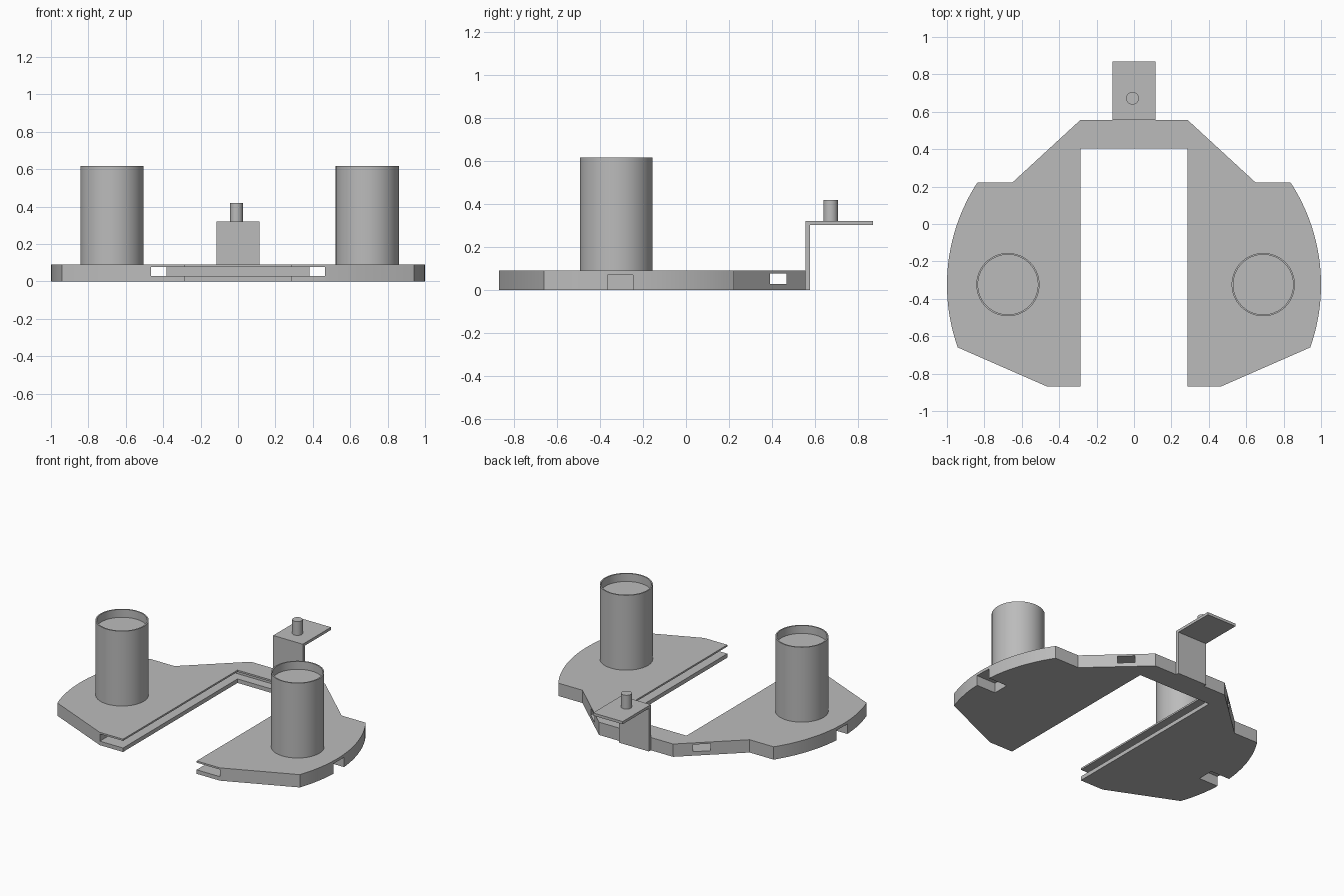
import bpy, bmesh, math
from mathutils import Matrix, Vector

cube = bpy.data.objects.get("Cube")
if cube:
    bpy.data.objects.remove(cube, do_unlink=True)

grey = bpy.data.materials.new("plain grey")
grey.use_nodes = True
GREY = (0.5, 0.5, 0.5, 1)
grey.diffuse_color = GREY
grey.node_tree.nodes["Principled BSDF"].inputs["Base Color"].default_value = GREY


def finish(name, bm, smooth=True):
    bmesh.ops.recalc_face_normals(bm, faces=bm.faces)
    mesh = bpy.data.meshes.new(name)
    bm.to_mesh(mesh)
    bm.free()
    obj = bpy.data.objects.new(name, mesh)
    bpy.context.collection.objects.link(obj)
    mesh.materials.append(grey)
    if smooth:
        shade(obj)
    return obj


def select(obj):
    bpy.ops.object.select_all(action="DESELECT")
    obj.select_set(True)
    bpy.context.view_layer.objects.active = obj


def shade(obj):
    select(obj)
    bpy.ops.object.shade_smooth_by_angle(angle=math.radians(25))


def prism(name, outline, z0, z1):
    """Extrude a flat outline from z0 up to z1."""
    bm = bmesh.new()
    face = bm.faces.new([bm.verts.new((x, y, z0)) for x, y in outline])
    top = bmesh.ops.extrude_face_region(bm, geom=[face])["geom"]
    verts = [v for v in top if isinstance(v, bmesh.types.BMVert)]
    bmesh.ops.translate(bm, verts=verts, vec=(0, 0, z1 - z0))
    return finish(name, bm, False)


def box(name, x0, x1, y0, y1, z0, z1):
    return prism(name, [(x0, y0), (x1, y0), (x1, y1), (x0, y1)], z0, z1)


def lathe(name, profile, centre, steps=64):
    """Spin a radius/height profile about a vertical axis."""
    bm = bmesh.new()
    verts = [bm.verts.new((r, 0, z)) for r, z in profile]
    edges = [bm.edges.new(pair) for pair in zip(verts, verts[1:])]
    bmesh.ops.spin(bm, geom=verts + edges, cent=(0, 0, 0), axis=(0, 0, 1),
                   angle=math.tau, steps=steps)
    bmesh.ops.remove_doubles(bm, verts=bm.verts, dist=0.0001)
    bm.transform(Matrix.Translation(Vector((*centre, 0))))
    return finish(name, bm)


def carve(obj, cutter):
    cutter.hide_render = True
    mod = obj.modifiers.new("cut", "BOOLEAN")
    mod.operation, mod.solver, mod.object = "DIFFERENCE", "EXACT", cutter
    select(obj)
    bpy.ops.object.modifier_apply(modifier=mod.name)
    bpy.data.objects.remove(cutter, do_unlink=True)


# Horseshoe base plate: rounded outer sides on a unit circle
ARC_Y = -0.325
THICK = 0.09
a0, a1 = math.asin(-0.66 - ARC_Y), math.asin(0.222 - ARC_Y)
arc = [(math.cos(a), ARC_Y + math.sin(a))
       for a in (a0 + (a1 - a0) * i / 24 for i in range(25))]
half = [(0.286, 0.403), (0.286, -0.868), (0.467, -0.868), *arc,
        (0.65, 0.222), (0.288, 0.555)]
base = prism("base_plate", half + [(-x, y) for x, y in reversed(half)], 0, THICK)

# Groove around the inner edge, breaking out through the slanted rear sides
carve(base, box("groove_cutter", -0.466, 0.466, -1, 0.468, 0.028, 0.078))

# Notches under both outer sides
for side in (-1, 1):
    x0, x1 = sorted((side * 0.85, side * 1.1))
    carve(base, box("notch_cutter", x0, x1, -0.364, -0.247, -0.05, 0.07))
shade(base)

# Cups with a shallow recessed top
for name, x in (("right_cup", -0.674), ("left_cup", 0.691)):
    lathe(name, [(0, THICK), (0.169, THICK), (0.169, 0.616), (0.16, 0.616),
                 (0.16, 0.56), (0, 0.56)], (x, -0.324))

# Rear angle bracket with its peg
box("bracket_upright", -0.115, 0.115, 0.555, 0.577, 0, 0.302)
box("bracket_shelf", -0.115, 0.115, 0.555, 0.868, 0.302, 0.321)
lathe("bracket_peg", [(0, 0.321), (0.034, 0.321), (0.034, 0.418), (0, 0.418)],
      (-0.008, 0.672), 32)
